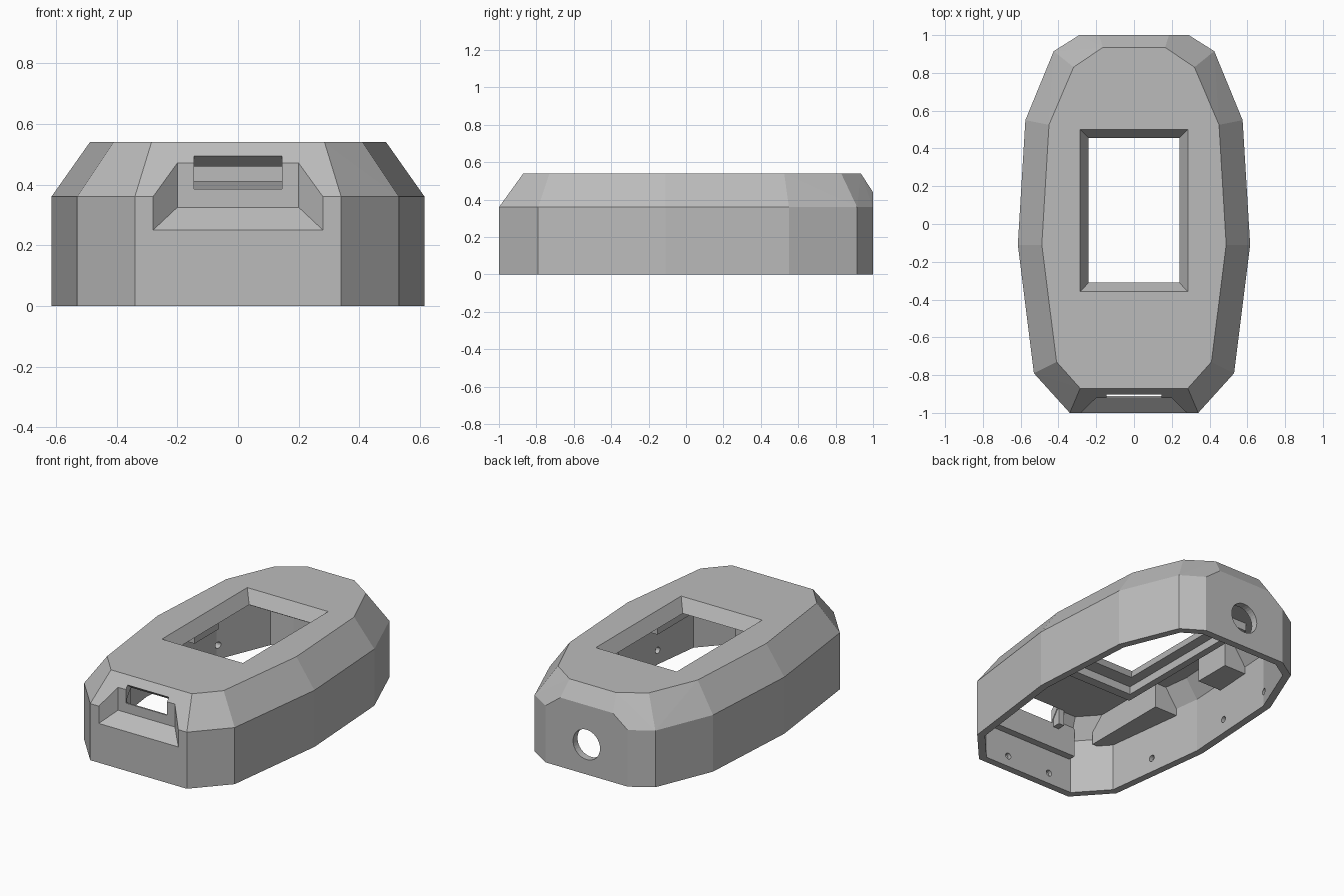
import bpy, bmesh, math
from mathutils import Vector, Matrix

if "Cube" in bpy.data.objects:
    bpy.data.objects.remove(bpy.data.objects["Cube"])

grey = bpy.data.materials.new("plain grey")
grey.diffuse_color = (0.5, 0.5, 0.5, 1)
grey.use_nodes = True
grey.node_tree.nodes["Principled BSDF"].inputs["Base Color"].default_value = grey.diffuse_color


def finish(name, bm):
    bmesh.ops.dissolve_limit(bm, angle_limit=0.005, verts=bm.verts[:], edges=bm.edges[:])
    bmesh.ops.recalc_face_normals(bm, faces=bm.faces[:])
    me = bpy.data.meshes.new(name)
    bm.to_mesh(me)
    bm.free()
    me.materials.append(grey)
    ob = bpy.data.objects.new(name, me)
    bpy.context.collection.objects.link(ob)
    return ob


def hull(name, pts):
    """Convex solid around the points."""
    bm = bmesh.new()
    for p in pts:
        bm.verts.new(p)
    res = bmesh.ops.convex_hull(bm, input=bm.verts[:])
    bmesh.ops.delete(bm, geom=[v for v in bm.verts if not v.link_faces], context='VERTS')
    return finish(name, bm)


def box(name, x, y, z):
    return hull(name, [(a, b, c) for a in x for b in y for c in z])


def rod(name, a, b, r, n=16):
    a, b = Vector(a), Vector(b)
    bm = bmesh.new()
    m = Matrix.Translation((a + b) / 2) @ (b - a).to_track_quat('Z', 'Y').to_matrix().to_4x4()
    bmesh.ops.create_cone(bm, cap_ends=True, segments=n, radius1=r, radius2=r,
                          depth=(b - a).length, matrix=m)
    return finish(name, bm)


def boolean(ob, tool, op='DIFFERENCE'):
    mod = ob.modifiers.new(op, 'BOOLEAN')
    mod.operation, mod.solver, mod.object = op, 'EXACT', tool
    bpy.context.view_layer.objects.active = ob
    bpy.ops.object.modifier_apply(modifier=mod.name)
    bpy.data.objects.remove(tool)


def ring(half):
    """Full outline from its right half, counter-clockwise."""
    return half + [(-x, y) for x, y in reversed(half)]


def inset(poly, d):
    out = []
    for i, p in enumerate(poly):
        p, a, b = Vector(p), Vector(poly[i - 1]), Vector(poly[(i + 1) % len(poly)])
        e, f = (p - a).normalized(), (b - p).normalized()
        n, m = Vector((-e.y, e.x)), Vector((-f.y, f.x))
        out.append(p + (n + m) * d / (1 + n.dot(m)))
    return out


def level(poly, z):
    return [(p[0], p[1], z) for p in poly]


base = ring([(.34, -1), (.53, -.79), (.615, -.11), (.575, .55), (.425, .915), (.29, 1)])
top = ring([(.285, -.87), (.41, -.73), (.488, -.11), (.45, .525), (.32, .83), (.165, .935)])
mid = [Vector(a).lerp(Vector(b), .556) for a, b in zip(base, top)]
bump = [(s * .185, 1, .44) for s in (-1, 1)]


def outer(name):
    return hull(name, level(base, 0) + level(base, .36) + level(top, .54) + bump)


def liner(name):
    return hull(name, level(inset(base, .025), .02) + level(inset(base, .025), .35)
                + level(inset(mid, .03), .47))


# Hollow case
case = outer("case_shell")
boolean(case, hull("cavity", level(inset(base, .045), -.1) + level(inset(base, .045), .345)
                   + level(inset(mid, .055), .46)))

# Front wall backing behind the recess
backing = box("backing", (-.31, .31), (-1.1, -.91), (.22, .49))
boolean(backing, outer("trim"), 'INTERSECT')
boolean(case, backing, 'UNION')

# Front recess with sloping floor and sides, and its slot
boolean(case, hull("recess", [(s * x, y, z) for s in (-1, 1) for x, y, z in
                              ((.32, -1.04, .2125), (.2, -.92, .325), (.2, -.92, .7), (.32, -1.04, .7))]))
boolean(case, hull("slot", [(s * .145, y, z) for s in (-1, 1) for y, z in
                            ((-1.02, .385), (-1.02, .495), (-.905, .495), (-.855, .455), (-.855, .385))]))

# Bevelled window in the roof
boolean(case, hull("window", [(s * x, y, z) for s in (-1, 1) for x, ys, z in
                              ((.3075, (-.3825, .5225), .58), (.2344, (-.3044, .4494), .45)) for y in ys]))

# Round hole in the back wall
boolean(case, rod("cable_hole", (0, .85, .19), (0, 1.1, .19), .095, 32))

# Shallow screw holes inside the walls
for s in (-1, 1):
    boolean(case, rod("screw_hole", (s * .155, -.90, .07), (s * .155, -.98, .07), .02))
    for x, y in ((.57, -.465), (.599, .15), (.575, .55)):
        boolean(case, rod("screw_hole", (s * (x - .12), y, .09), (s * (x - .02), y, .09), .02))

# Screen seat under the window
seat = box("screen_seat", (-.35, .35), (-.46, .6), (.41, .465))
boolean(seat, box("opening", (-.305, .305), (-.4, .54), (.3, .6)))

# Inner rails and clips under the roof
for s, side in ((-1, "left"), (1, "right")):
    for label, ys in (("front_rail", (-.84, -.27)), ("back_clip", (.12, .36))):
        rail = box(side + "_" + label, (s * .39, s * .7), ys, (.3, .47))
        boolean(rail, liner("trim"), 'INTERSECT')
    box(side + "_slot_post", (s * .15, s * .19), (-.915, -.86), (.36, .465))
